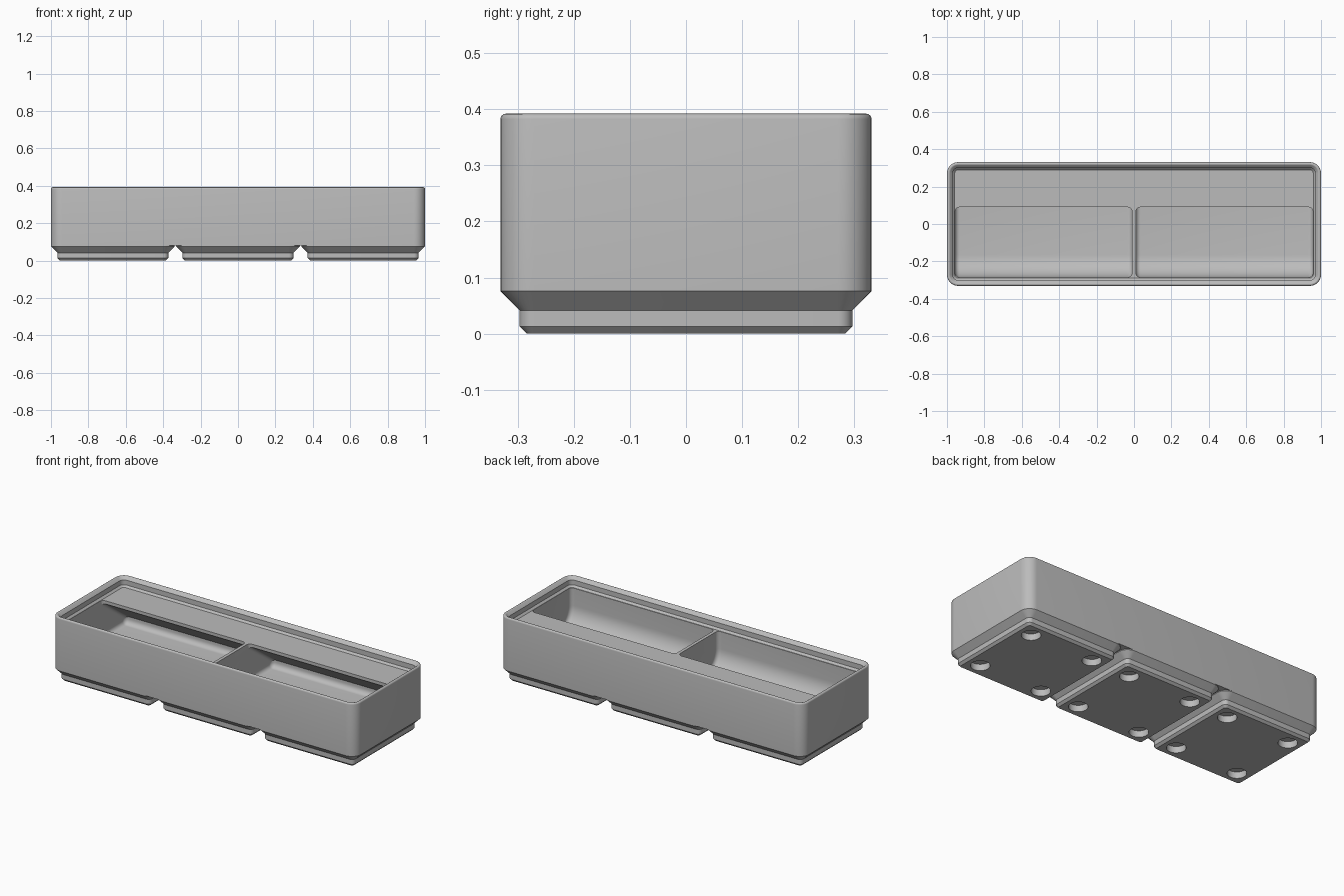
import bpy, bmesh, math
from mathutils import Vector

if "Cube" in bpy.data.objects:
    bpy.data.objects.remove(bpy.data.objects["Cube"])

U = 2 / 125.5                     # one millimetre in model units
HX, HY, RAD = 62.75, 20.75, 3.75  # outer half sizes and corner radius in mm

grey = bpy.data.materials.new("plain grey")
grey.diffuse_color = (0.5, 0.5, 0.5, 1)
grey.use_nodes = True
grey.node_tree.nodes["Principled BSDF"].inputs["Base Color"].default_value = grey.diffuse_color


def loft(name, rings):
    """Skin a list of equal-length rings and cap both ends."""
    bm = bmesh.new()
    rows = [[bm.verts.new(p) for p in ring] for ring in rings]
    n = len(rows[0])
    for a, b in zip(rows, rows[1:]):
        for i in range(n):
            j = (i + 1) % n
            bm.faces.new((a[i], a[j], b[j], b[i]))
    bm.faces.new(rows[0])
    bm.faces.new(rows[-1])
    bmesh.ops.recalc_face_normals(bm, faces=bm.faces)
    me = bpy.data.meshes.new(name)
    bm.to_mesh(me)
    bm.free()
    me.materials.append(grey)
    ob = bpy.data.objects.new(name, me)
    bpy.context.collection.objects.link(ob)
    return ob


def rounded_rect(hx, hy, r, z, cx=0, seg=8):
    """Rounded rectangle ring, given in mm."""
    pts = []
    for k, (sx, sy) in enumerate(((1, 1), (-1, 1), (-1, -1), (1, -1))):
        for i in range(seg + 1):
            a = math.pi / 2 * (k + i / seg)
            pts.append(Vector((cx + sx * (hx - r) + r * math.cos(a),
                               sy * (hy - r) + r * math.sin(a), z)) * U)
    return pts


def arc(cx, cy, r, a0, a1, seg):
    return [Vector((cx + r * math.cos(math.radians(a0 + (a1 - a0) * i / seg)),
                    cy + r * math.sin(math.radians(a0 + (a1 - a0) * i / seg))))
            for i in range(seg + 1)]


def inset(poly, d):
    """Mitred inward offset of a counter-clockwise outline."""
    out = []
    for i, p in enumerate(poly):
        e1 = (p - poly[i - 1]).normalized()
        e2 = (poly[(i + 1) % len(poly)] - p).normalized()
        n1, n2 = Vector((-e1.y, e1.x)), Vector((-e2.y, e2.x))
        out.append(p + (n1 + n2) * d / (1 + n1.dot(n2)))
    return out


def finish(ob, cutters):
    """Cut the hollows, then smooth the curved faces and keep edges sharp."""
    for c in cutters:
        c.hide_render = True
        m = ob.modifiers.new("cut", 'BOOLEAN')
        m.operation, m.solver, m.object = 'DIFFERENCE', 'EXACT', c
    bpy.context.view_layer.update()
    dg = bpy.context.evaluated_depsgraph_get()
    me = bpy.data.meshes.new_from_object(ob.evaluated_get(dg))
    ob.modifiers.clear()
    ob.data = me
    me.shade_smooth()
    me.set_sharp_from_angle(angle=math.radians(30))
    for c in cutters:
        bpy.data.objects.remove(c)


# Tray body: outer wall, rounded rim, stepped stacking lip, top deck
section = [(0, 5.0)]
section += [(p.x, p.y) for p in arc(0.6, 24.0, 0.6, 180, 45, 6)]
section += [(1.9, 23.5), (1.9, 21.7), (2.6, 21.0)]
body = loft("tray_body", [rounded_rect(HX - d, HY - d, RAD - d, z) for d, z in section])

# Compartments: curved scoop at the front, sloped label shelf at the back
FLOOR, FRONT, BACK, TIP = 0.1116, -0.285, 0.31, 0.09
shelf_z = 0.3157
slope_z = shelf_z - (BACK - TIP) * math.tan(math.radians(36))
outline = [Vector((FRONT, 0.41))]
outline += arc(FRONT + 0.12, FLOOR + 0.12, 0.12, 180, 270, 12)
outline += arc(BACK - 0.03, FLOOR + 0.03, 0.03, 270, 360, 6)
outline += [Vector((BACK, slope_z)), Vector((TIP, shelf_z)), Vector((TIP, 0.41))]

X0, X1, R = 0.0095, 0.957, 0.025
steps = [(R - R * math.cos(i * math.pi / 12), R - R * math.sin(i * math.pi / 12))
         for i in range(7)]
stations = [(X0 + x, d) for x, d in steps] + [(X1 - x, d) for x, d in reversed(steps)]
pockets = [loft("pocket_cutter", [[(s * x, p.x, p.y) for p in inset(outline, d)]
                                  for x, d in stations]) for s in (-1, 1)]
finish(body, pockets)

# Three stepped feet with four round recesses each
FOOT = [(2.95, 0, 0.8), (2.15, 0.8, 1.6), (2.15, 2.6, 1.6), (0, 4.75, 3.75), (0, 5.0, 3.75)]
for k, side in enumerate(("left", "middle", "right")):
    cx = 42 * (k - 1)
    foot = loft("foot_" + side,
                [rounded_rect(HY - d, HY - d, r, z, cx) for d, z, r in FOOT])
    holes = [loft("recess_cutter",
                  [[Vector((cx + sx * 13 + p.x, sy * 13 + p.y, z)) * U
                    for p in arc(0, 0, 3.25, 0, 348.75, 31)] for z in (-1, 2.4)])
             for sx in (-1, 1) for sy in (-1, 1)]
    finish(foot, holes)
